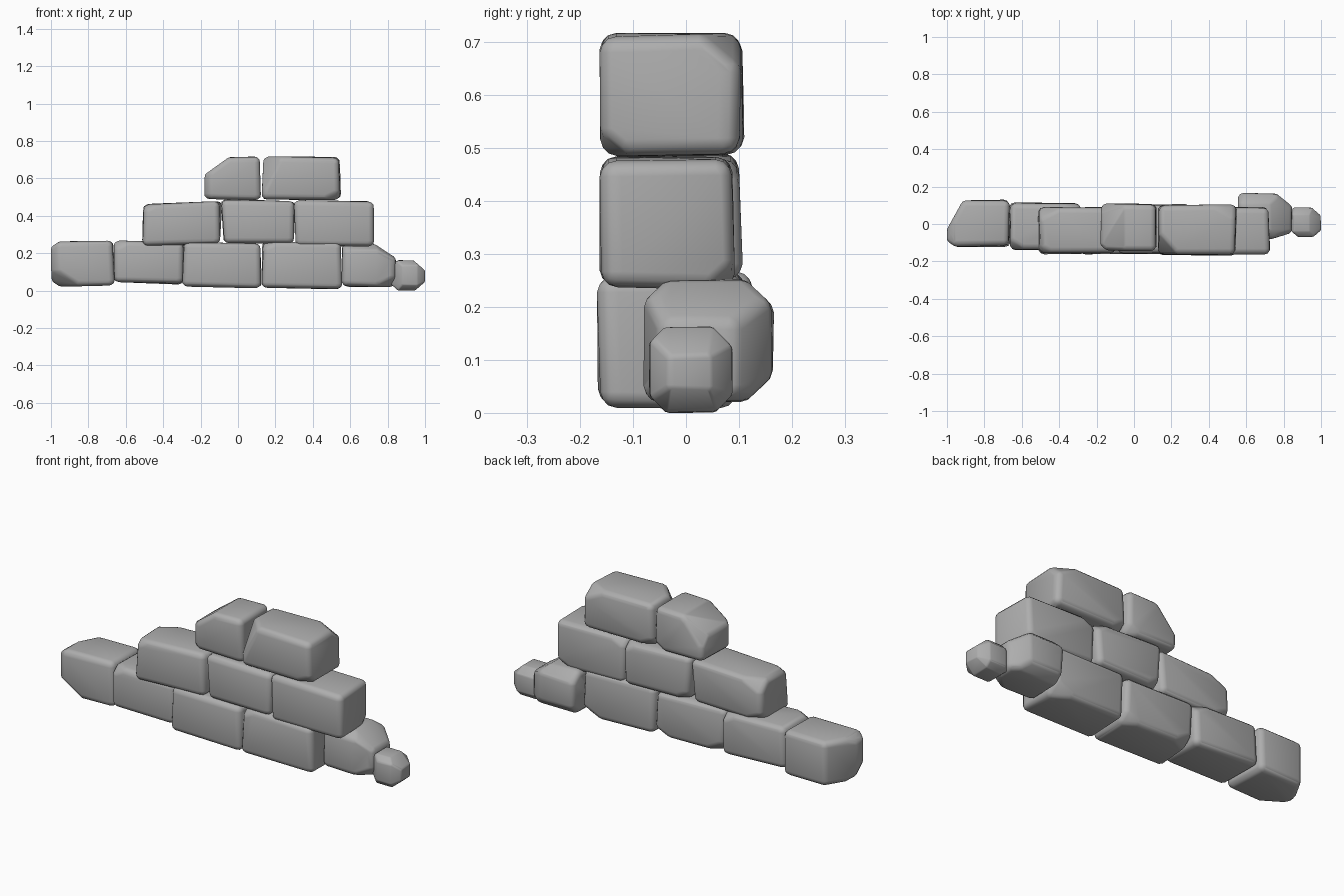
import bpy, bmesh, random
from mathutils import Vector

if "Cube" in bpy.data.objects:
    bpy.data.objects.remove(bpy.data.objects["Cube"])

random.seed(4)

# dark grey rock
rock = bpy.data.materials.new("rock")
rock.diffuse_color = (.42, .42, .42, 1)
rock.use_nodes = True
rock.node_tree.nodes["Principled BSDF"].inputs["Base Color"].default_value = rock.diffuse_color

# directions used to round every stone
ball = bmesh.new()
bmesh.ops.create_icosphere(ball, subdivisions=2, radius=1)
ROUND = [v.co.copy() for v in ball.verts]
ball.free()


def stone(name, x, y, z, chops=(), tilt=0.0, r=0.03, jit=0.09):
    """Chopped block with rounded edges filling the given x, y, z ranges.
    chops: (nx, ny, nz, d) planes in the block's -1..1 space; tilt: z shift along x."""
    c = Vector([(a + b) / 2 for a, b in (x, y, z)])
    h = Vector([(b - a) / 2 for a, b in (x, y, z)])
    bm = bmesh.new()
    bmesh.ops.create_cube(bm, size=2)
    for v in bm.verts:
        v.co = Vector([k * (1 - random.uniform(0, jit)) for k in v.co])
    for nx, ny, nz, d in chops:
        n = Vector((nx, ny, nz))
        bmesh.ops.bisect_plane(bm, geom=bm.verts[:] + bm.edges[:] + bm.faces[:],
                               plane_co=n * d / n.length_squared, plane_no=n,
                               clear_outer=True)
    pts = []
    for v in bm.verts:
        p = Vector([v.co[i] * (h[i] - r) for i in range(3)])
        p.z += tilt * p.x
        pts += [p + q * r for q in ROUND]
    bm.free()
    # fit the rounded points to the exact ranges
    lo = [min(p[i] for p in pts) for i in range(3)]
    hi = [max(p[i] for p in pts) for i in range(3)]
    bm = bmesh.new()
    for p in pts:
        bm.verts.new([c[i] + h[i] * (2 * (p[i] - lo[i]) / (hi[i] - lo[i]) - 1)
                      for i in range(3)])
    bmesh.ops.remove_doubles(bm, verts=bm.verts[:], dist=0.0005)
    res = bmesh.ops.convex_hull(bm, input=bm.verts[:])
    junk = {e for e in res["geom_interior"] + res["geom_unused"]
            if isinstance(e, bmesh.types.BMVert)}
    bmesh.ops.delete(bm, geom=list(junk), context='VERTS')
    bmesh.ops.recalc_face_normals(bm, faces=bm.faces[:])
    for f in bm.faces:
        f.smooth = True
    me = bpy.data.meshes.new(name)
    bm.to_mesh(me)
    bm.free()
    me.materials.append(rock)
    bpy.context.collection.objects.link(bpy.data.objects.new(name, me))


# bottom course
stone("bottom_stone_1", (-1.0, -.66), (-.122, .13), (.022, .267),
      [(-2.67, 1, 0, 2.2), (-1, -1, -1, 2.1), (-1, 0, -1, 1.75), (-1, 0, 1, 1.8),
       (-1, -1, 0, 1.8)], .03)
stone("bottom_stone_2", (-.667, -.285), (-.14, .115), (.033, .268),
      [(1, 1, 1, 2.6), (-1, -1, 1, 2.6)], -.03)
stone("bottom_stone_3", (-.297, .127), (-.162, .092), (.013, .26),
      [(-1, 1, -1, 2.5), (1, 1, -1, 2.6)], -.025)
stone("bottom_stone_4", (.127, .557), (-.168, .097), (.008, .263),
      [(-1, -1, 1, 2.6), (1, 1, -1, 2.5)], -.03)
stone("bottom_stone_5", (.555, .845), (-.08, .166), (.02, .253),
      [(.88, 0, 1, 1.1), (1, 1, 0, 1.37), (.38, -1, 0, 1.1), (0, 1, -1, 1.6),
       (1, -1, -1, 2.3), (0, 1, 1, 1.6), (0, -1, 1, 1.7)])

# small end pebble
stone("end_pebble", (.82, 1.0), (-.07, .088), (0, .163),
      [(1, 0, 1, 1.25), (1, 0, -1, 1.4), (-1, 0, -1, 1.6), (-1, 0, 1, 1.6),
       (1, 1, 0, 1.4), (1, -1, 0, 1.5), (-1, 1, 0, 1.6), (-1, -1, 0, 1.3),
       (0, 1, 1, 1.5), (0, -1, 1, 1.6), (0, -1, -1, 1.6), (0, 1, -1, 1.6)], r=.014)

# middle course
stone("middle_stone_1", (-.512, -.085), (-.162, .09), (.24, .478),
      [(-1, 1, 1, 2.4), (-1, 1, -1, 2.5), (-1, -1, 1, 2.6)], .03)
stone("middle_stone_2", (-.09, .307), (-.162, .107), (.252, .49),
      [(1, 1, 1, 2.6), (-1, 1, -1, 2.6)], -.02)
stone("middle_stone_3", (.3, .727), (-.163, .092), (.233, .484),
      [(1, 1, -1, 2.6), (-1, 1, 1, 2.6)], -.025)

# top course
stone("top_stone_1", (-.18, .122), (-.145, .11), (.484, .717),
      [(-1, 0, .97, 1.05), (-1, 1, .6, 1.7), (-1, -1, 0, 1.8), (1, 1, -1, 2.6)])
stone("top_stone_2", (.127, .55), (-.163, .104), (.485, .717),
      [(-1.93, -1, .5, 2.5), (1, 1, 1, 2.4), (1, -1, -1, 2.6), (-1, 1, -1, 2.6)], -.005)
